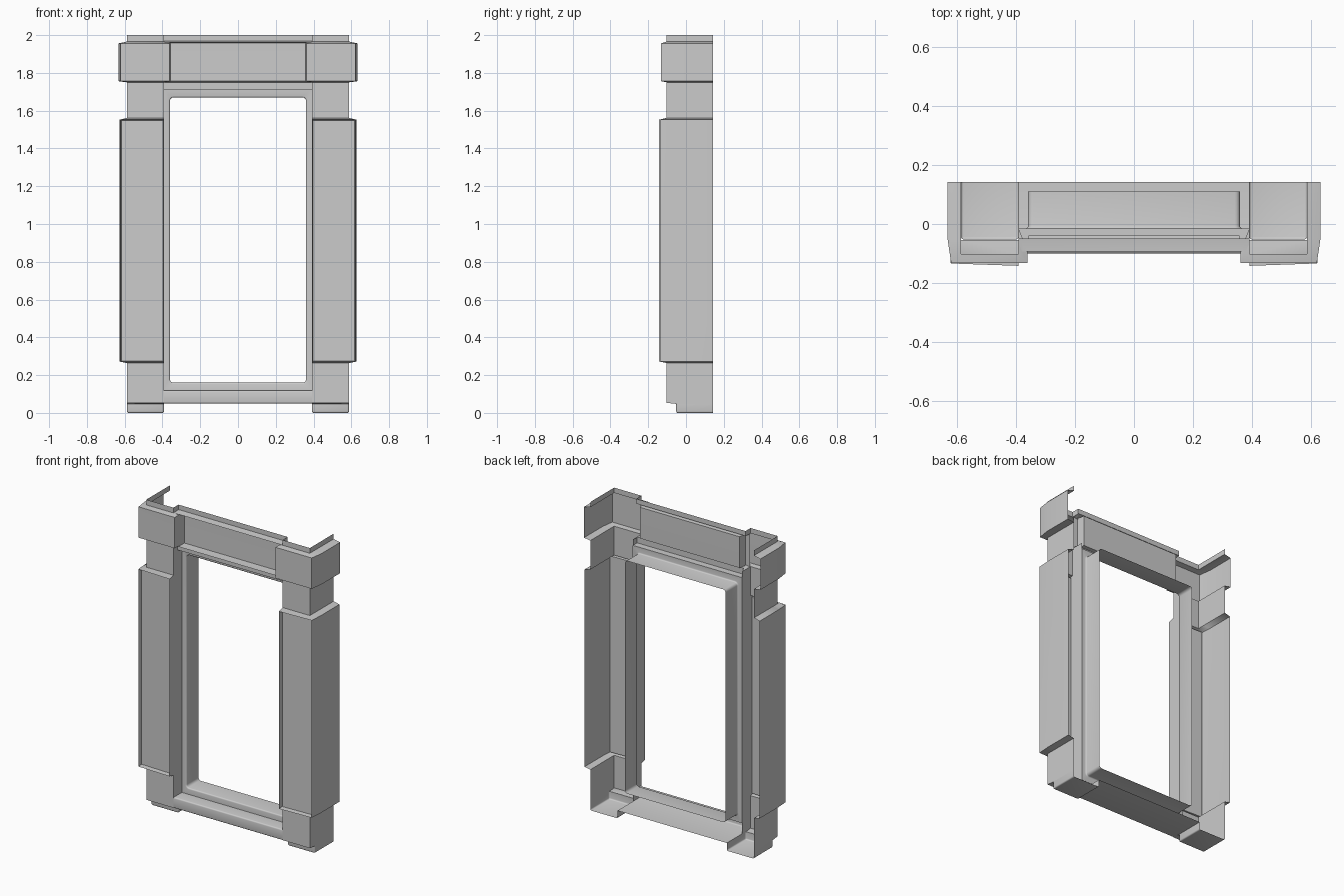
import bpy, bmesh, math
from mathutils import Vector

if "Cube" in bpy.data.objects:
    bpy.data.objects.remove(bpy.data.objects["Cube"])

BACK = 0.142      # open rear edge of the shell
FRAME = -0.015    # front plane of the inner window frame


def loft(bm, rows, closed=False):
    """Skin a list of equal-length point rows; returns faces[row][column]."""
    vs = [[bm.verts.new(p) for p in r] for r in rows]
    n = len(rows[0])
    cols = range(n if closed else n - 1)
    faces = [[bm.faces.new((a[j], a[(j + 1) % n], b[(j + 1) % n], b[j])) for j in cols]
             for a, b in zip(vs, vs[1:])]
    return vs, faces


def recess(bm, face, margin, depth):
    """Sink a panel into a front face."""
    bmesh.ops.inset_region(bm, faces=[face], thickness=margin, use_even_offset=True)
    bmesh.ops.inset_region(bm, faces=[face], thickness=0.004, use_even_offset=True)
    bmesh.ops.translate(bm, verts=list(face.verts), vec=(0, depth, 0))


def finish(name, bm, radius=0.008, mirror=False):
    """Orient, round the sharp edges and smooth-shade."""
    bmesh.ops.recalc_face_normals(bm, faces=bm.faces[:])
    if sum(f.normal.y * f.calc_area() for f in bm.faces) > 0:
        bmesh.ops.reverse_faces(bm, faces=bm.faces[:])
    sharp = [e for e in bm.edges if e.is_manifold and e.calc_face_angle(0) > math.radians(32)]
    if radius:
        bmesh.ops.bevel(bm, geom=sharp, offset=radius, segments=3, profile=0.5,
                        affect='EDGES', clamp_overlap=True)
    me = bpy.data.meshes.new(name)
    bm.to_mesh(me)
    bm.free()
    for p in me.polygons:
        p.use_smooth = True
    me.set_sharp_from_angle(angle=math.radians(35))
    ob = bpy.data.objects.new(name, me)
    bpy.context.collection.objects.link(ob)
    if mirror:
        ob.modifiers.new("mirror", 'MIRROR').use_axis[0] = True
    return ob


def section(z, xo, yf, xi=0.392, yi=FRAME, slant=0.0, taper=0.0):
    """Open U-shaped pillar cross-section: outer side, front, inner side."""
    return [(xo, BACK, z), (xo, -0.05, z), (xo - taper, yf + slant, z), (xi, yf, z), (xi, yi, z)]


# Side pillars: block, wide panelled box, neck, cap and top band
bm = bmesh.new()
levels = [
    section(0.048, 0.587, -0.05 - 0.004),
    section(0.053, 0.587, -0.102),
    section(0.264, 0.587, -0.102),
    section(0.272, 0.628, -0.142, slant=0.008, taper=0.006),
    section(1.552, 0.628, -0.142, slant=0.008, taper=0.006),
    section(1.562, 0.587, -0.102),
    section(1.750, 0.587, -0.102),
    section(1.756, 0.633, -0.132, 0.362, -0.09, taper=0.012),
    section(1.956, 0.633, -0.132, 0.362, -0.09, taper=0.012),
    section(1.966, 0.587, -0.102, 0.392, -0.05),
    section(2.000, 0.587, -0.102, 0.392, -0.05),
]
_, faces = loft(bm, levels)
recess(bm, faces[3][2], 0.06, 0.03)
finish("pillars", bm, mirror=True)

# Feet: set-back hollow boxes with a floor, open at the back
bm = bmesh.new()
foot = [[(0.587, BACK, z), (0.587, -0.052, z), (0.392, -0.052, z), (0.392, BACK, z)]
        for z in (0.0, 0.05)]
vs, _ = loft(bm, foot)
bm.faces.new(vs[0])
finish("feet", bm, mirror=True)

# Header beam with sunken panel and stepped moulding beneath
bm = bmesh.new()
profile = [(-0.05, 2.0), (-0.05, 1.968), (-0.094, 1.962), (-0.094, 1.752),
           (-0.06, 1.75), (-0.06, 1.71), (FRAME, 1.71)]
xs = (-0.392, -0.362, 0.362, 0.392)
_, faces = loft(bm, [[(x, y, z) for y, z in profile] for x in xs])
recess(bm, faces[1][2], 0.04, 0.055)
finish("header", bm)

# Sill with full-depth underside
bm = bmesh.new()
profile = [(BACK, 0.05), (-0.1, 0.05), (-0.1, 0.12), (FRAME, 0.12)]
loft(bm, [[(x, y, z) for y, z in profile] for x in (-0.392, 0.392)])
finish("sill", bm)


def rounded_rect(hx, z0, z1, r, y, n=4):
    pts = []
    for k, (cx, cz) in enumerate(((hx - r, z1 - r), (r - hx, z1 - r),
                                  (r - hx, z0 + r), (hx - r, z0 + r))):
        for i in range(n + 1):
            a = math.pi / 2 * (k + i / n)
            pts.append((cx + r * math.cos(a), y, cz + r * math.sin(a)))
    return pts


# Inner window frame: flat border, rounded lip and deep reveal
bm = bmesh.new()
lip = [(0, FRAME), (0.004, FRAME + 0.001), (0.007, FRAME + 0.004), (0.008, FRAME + 0.008), (0.008, 0.11)]
rows = [rounded_rect(0.393, 0.119, 1.711, 0.004, FRAME)]
rows += [rounded_rect(0.368 - d, 0.152 + d, 1.678 - d, 0.026 - d, y) for d, y in lip]
loft(bm, rows, closed=True)
finish("window_frame", bm, radius=0)
